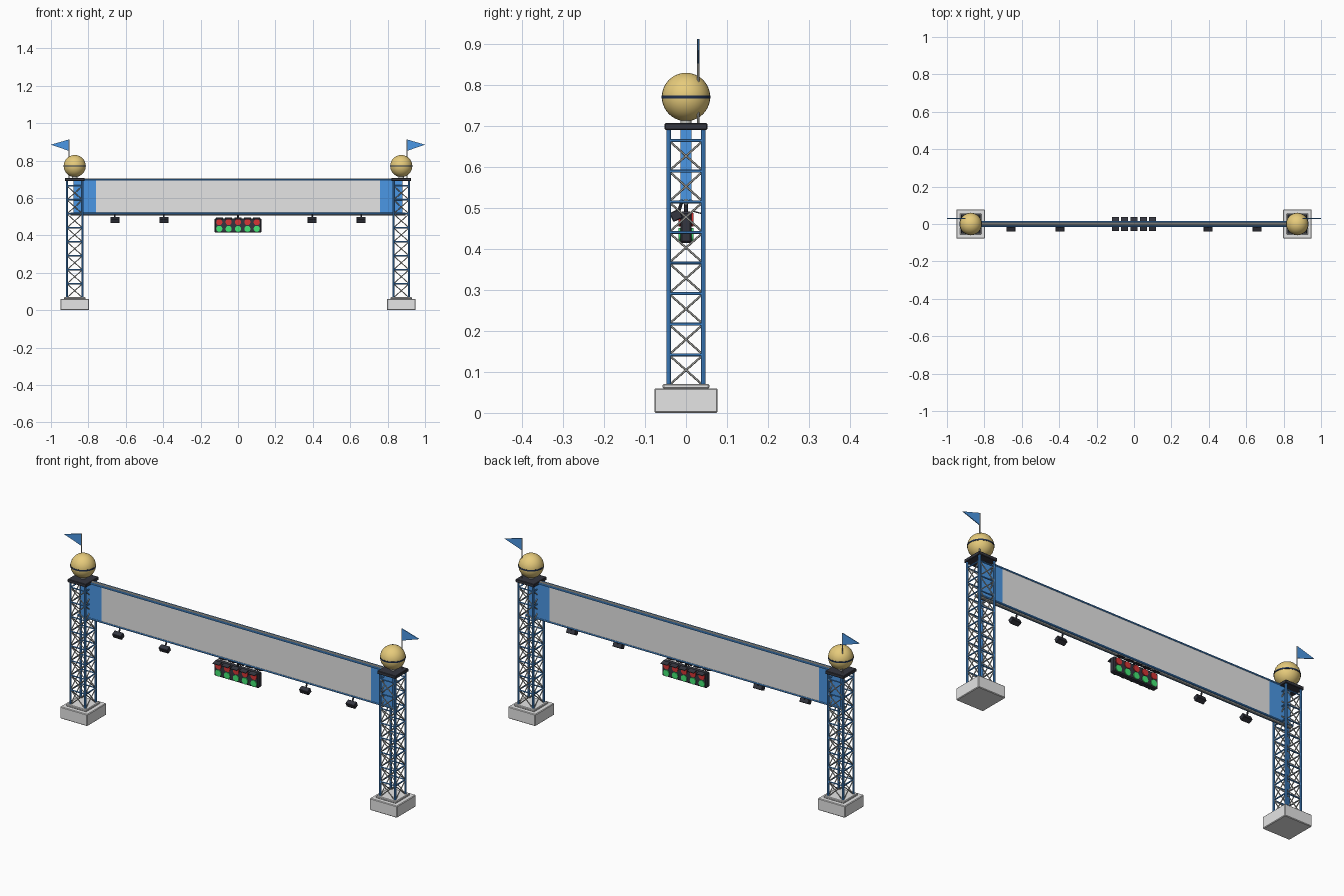
import bpy, bmesh, math
from mathutils import Vector, Matrix

cube = bpy.data.objects.get("Cube")
if cube:
    bpy.data.objects.remove(cube, do_unlink=True)


def material(name, rgb):
    m = bpy.data.materials.new(name)
    m.use_nodes = True
    color = (*rgb, 1)
    m.diffuse_color = color
    m.node_tree.nodes["Principled BSDF"].inputs["Base Color"].default_value = color
    return m


BLUE = material("blue", (0.07, 0.31, 0.78))
STEEL = material("grey steel", (0.52, 0.52, 0.49))
CONCRETE = material("pale grey", (0.78, 0.78, 0.78))
GOLD = material("gold", (0.8, 0.6, 0.2))
DARK = material("charcoal", (0.035, 0.037, 0.05))
NAVY = material("navy", (0.015, 0.03, 0.075))
RED = material("red", (0.68, 0.035, 0.035))
GREEN = material("green", (0.06, 0.8, 0.18))


def finish(name, bm, mat, smooth=False):
    mesh = bpy.data.meshes.new(name)
    bm.to_mesh(mesh)
    bm.free()
    mesh.materials.append(mat)
    ob = bpy.data.objects.new(name, mesh)
    bpy.context.collection.objects.link(ob)
    if smooth:
        bpy.ops.object.select_all(action="DESELECT")
        ob.select_set(True)
        bpy.context.view_layer.objects.active = ob
        bpy.ops.object.shade_smooth_by_angle(angle=math.radians(40))
    return ob


def add_box(bm, center, size, rot=Matrix()):
    bmesh.ops.create_cube(bm, size=1, matrix=Matrix.Translation(center) @ rot @ Matrix.Diagonal((*size, 1)))


def box(name, center, size, mat, bevel=0.0, rot=Matrix()):
    bm = bmesh.new()
    add_box(bm, center, size, rot)
    ob = finish(name, bm, mat)
    if bevel:
        mod = ob.modifiers.new("bevel", "BEVEL")
        mod.width = bevel
        mod.segments = 1
    return ob


def add_rod(bm, a, b, r, sides=8):
    a, b = Vector(a), Vector(b)
    d = b - a
    turn = d.to_track_quat("Z", "Y").to_matrix().to_4x4()
    bmesh.ops.create_cone(bm, cap_ends=True, segments=sides, radius1=r, radius2=r, depth=d.length,
                          matrix=Matrix.Translation((a + b) / 2) @ turn)


def rods(name, pairs, r, mat, sides=8):
    bm = bmesh.new()
    for a, b in pairs:
        add_rod(bm, a, b, r, sides)
    return finish(name, bm, mat, smooth=True)


TOWER_X, LEG = 0.873, 0.042
Z0, BAY, BAYS = 0.067, 0.0747, 8


def tower(side, s):
    cx = s * TOWER_X
    corners = [(cx + LEG * i, LEG * j) for i, j in ((-1, -1), (1, -1), (1, 1), (-1, 1))]
    sides = list(zip(corners, corners[1:] + corners[:1]))

    # Footing
    box(side + "_footing", (cx, 0, 0.03), (0.154, 0.154, 0.06), CONCRETE, 0.003)
    box(side + "_plinth", (cx, 0, 0.065), (0.114, 0.114, 0.012), CONCRETE, 0.003)

    # Lattice
    rods(side + "_legs", [((*c, Z0), (*c, 0.692)) for c in corners], 0.0058, BLUE)
    rings, braces = [], []
    for k in range(BAYS):
        low, high = Z0 + k * BAY, Z0 + (k + 1) * BAY
        for a, b in sides:
            rings.append(((*a, high), (*b, high)))
            braces += [((*a, low), (*b, high)), ((*b, low), (*a, high))]
    rods(side + "_rings", rings, 0.0036, BLUE, 6)
    rods(side + "_braces", braces, 0.0026, STEEL, 6)

    # Cap, ball and belt
    box(side + "_cap", (cx, 0, 0.699), (0.104, 0.104, 0.016), DARK, 0.002)
    rods(side + "_neck", [((cx, 0, 0.706), (cx, 0, 0.72))], 0.014, STEEL, 20)
    bm = bmesh.new()
    bmesh.ops.create_uvsphere(bm, u_segments=32, v_segments=20, radius=0.059,
                              matrix=Matrix.Translation((cx, 0, 0.771)))
    finish(side + "_ball", bm, GOLD, smooth=True)
    rods(side + "_ball_belt", [((cx, 0, 0.7675), (cx, 0, 0.7745))], 0.0603, NAVY, 32)

    # Flagpole and pennant
    px, py = s * 0.904, 0.03
    rods(side + "_flagpole", [((px, py, 0.706), (px, py, 0.913))], 0.0027, STEEL)
    bm = bmesh.new()
    outline = ((px, 0.913), (px, 0.852), (s * 1.0, 0.885))
    ends = [[bm.verts.new((x, py + t, z)) for x, z in outline] for t in (-0.002, 0.002)]
    bm.faces.new(ends[0])
    bm.faces.new(reversed(ends[1]))
    for i in range(3):
        j = (i + 1) % 3
        bm.faces.new((ends[0][j], ends[0][i], ends[1][i], ends[1][j]))
    bmesh.ops.recalc_face_normals(bm, faces=bm.faces)
    finish(side + "_pennant", bm, BLUE)

    # Coloured end of the banner
    box(side + "_banner_end", (s * 0.82, 0, 0.607), (0.12, 0.027, 0.178), BLUE)


for side, s in (("right", -1), ("left", 1)):
    tower(side, s)

# Banner with blue edge rails and a grey rod along top and bottom
box("banner", (0, 0, 0.607), (1.52, 0.027, 0.178), CONCRETE)
rails = [((-0.895, y, z), (0.895, y, z)) for y in (-0.0115, 0.0115) for z in (0.517, 0.697)]
rods("banner_rails", rails, 0.005, BLUE)
edge_rods = [((-0.895, 0, z), (0.895, 0, z)) for z in (0.515, 0.698)]
rods("banner_edge_rods", edge_rods, 0.0075, STEEL)

# Hanging floodlights, tipped toward the front
tilt = Matrix.Rotation(math.radians(25), 4, "X")
for x in (-0.658, -0.396, 0.396, 0.658):
    rods("floodlight_stem", [((x, -0.01, 0.516), (x, -0.02, 0.485))], 0.004, DARK)
    box("floodlight", (x, -0.024, 0.482), (0.05, 0.026, 0.024), DARK, 0.002, tilt)

# Signal box with lamps and hoods on both faces
box("signal_box", (0, 0, 0.453), (0.25, 0.028, 0.076), DARK, 0.004)
columns = [0.05 * i for i in range(-2, 3)]
rods("signal_hanger", [((0, 0, 0.488), (0, 0, 0.516))], 0.005, DARK)
for name, z, mat in (("red", 0.471, RED), ("green", 0.435, GREEN)):
    pairs = [((x, 0.013 * f, z), (x, 0.018 * f, z)) for x in columns for f in (-1, 1)]
    rods(name + "_lamps", pairs, 0.0165, mat, 20)
bm = bmesh.new()
for x in columns:
    for f in (-1, 1):
        add_box(bm, (x, 0.025 * f, 0.49), (0.037, 0.025, 0.003), Matrix.Rotation(-0.25 * f, 4, "X"))
finish("lamp_hoods", bm, DARK)
